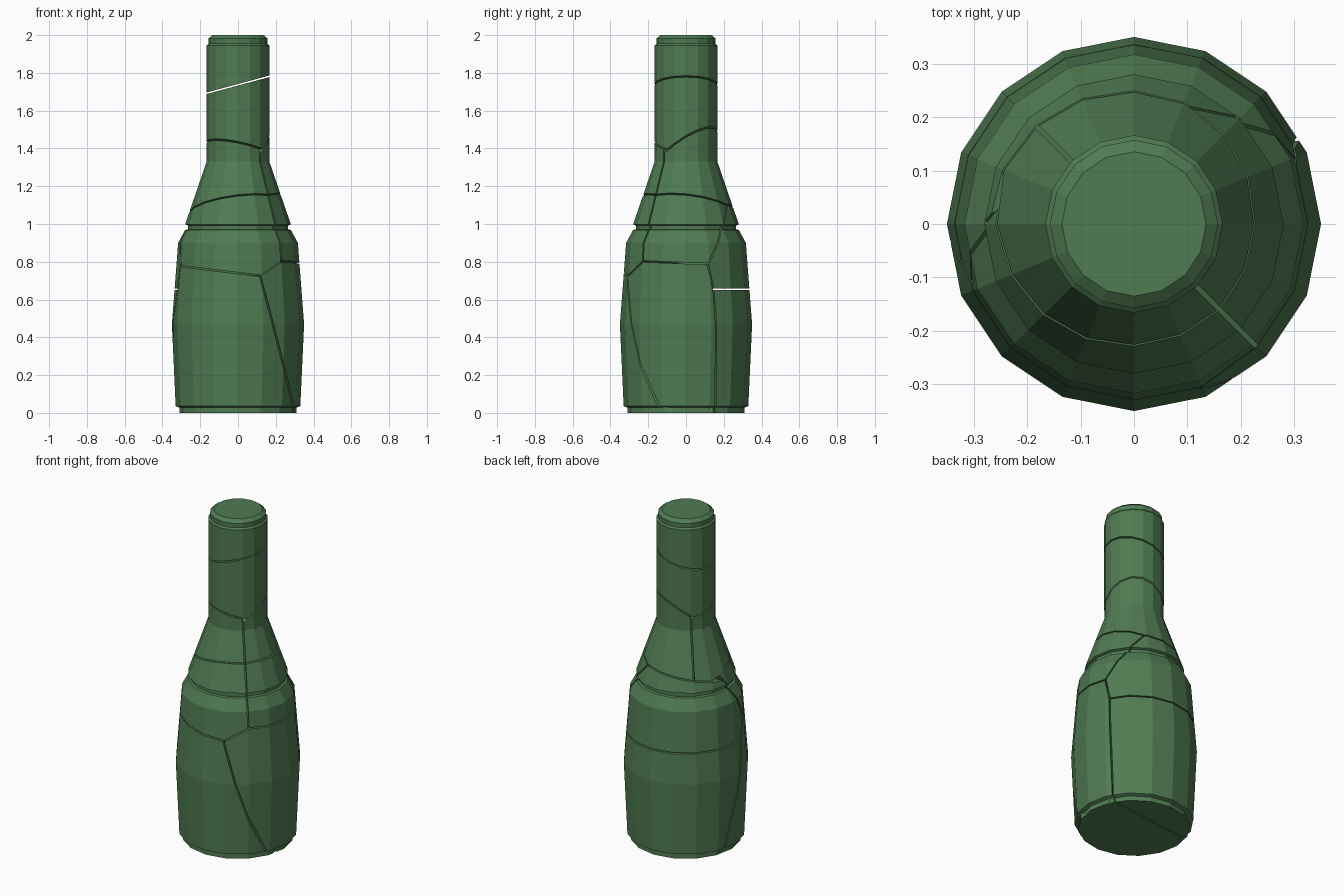
import bpy, bmesh, math
from mathutils import Vector

if "Cube" in bpy.data.objects:
    bpy.data.objects.remove(bpy.data.objects["Cube"])

SIDES = 16
GAP = 0.004

# Bottle silhouette: (radius, height)
PROFILE = [(.31, 0), (.31, .028), (.33, .036), (.35, .47), (.317, .9), (.28, .968),
           (.266, .972), (.266, .992), (.28, .998), (.166, 1.33), (.166, 1.945),
           (.156, 1.955), (.157, 1.982), (.135, 2.0)]

glass = bpy.data.materials.new("green_glass")
glass.diffuse_color = (0.08, 0.2, 0.085, 1)
glass.use_nodes = True
glass.node_tree.nodes["Principled BSDF"].inputs["Base Color"].default_value = glass.diffuse_color


def tilt(c, a, b):
    """Crack plane z = c + a*x + b*y."""
    return Vector((0, 0, c)), Vector((-a, -b, 1)).normalized()


def through(p, q, r):
    """Crack plane through three points."""
    p, q, r = Vector(p), Vector(q), Vector(r)
    return p, (q - p).cross(r - p).normalized()


# Crack planes
CRACKS = {
    "lip": tilt(1.737, .27, 0),
    "neck_l": tilt(1.40, -.2, -.2),
    "neck_r": tilt(1.395, .42, .58),
    "split": (Vector((0, 0, 1)), Vector((1, 1, 0)).normalized()),
    "shoulder_l": tilt(1.096, .123, -.246),
    "shoulder_r": tilt(1.092, .286, -.107),
    "shoulder_b": tilt(1.059, .12, .128),
    "front_top": tilt(.74, -.12, 0),
    "right_top": tilt(.793, 0, -.04),
    "back_top": tilt(.655, 0, 0),
    "corner": through((.23, -.23, .8), (.12, -.32, .72), (0, 0, .79)),
    "waist_right_back": through((.33, .13, .785), (.11, .22, 1.1), (.03, -.03, .8)),
    "waist_left_back": through((-.26, .02, 1.03), (-.31, -.11, .79), (.03, -.03, .8)),
    "front_right": through((.12, -.33, .72), (.30, -.12, 0), (.28, .155, 0)),
    "front_back": through((.28, .155, 0), (-.295, .09, 0), (-.333, -.09, .7)),
    "right_back": through((.28, .155, 0), (.31, .155, .65), (.1, -.03, .7)),
    "right_waist": through((.32, .13, .785), (.31, .155, .655), (.1, -.03, .7)),
}

# Shards: name, a point inside, bounding cracks
SHARDS = [
    ("lip_shard", (0, 0, 1.9), "lip"),
    ("neck_shard", (0, 0, 1.6), "lip neck_l neck_r"),
    ("shoulder_left_shard", (-.1, -.1, 1.25), "neck_l split shoulder_l shoulder_b"),
    ("shoulder_right_shard", (.1, .1, 1.25), "neck_r split shoulder_r shoulder_b"),
    ("waist_left_shard", (-.15, -.15, .9), "shoulder_l split front_top corner waist_left_back"),
    ("waist_right_shard", (.25, 0, .9), "shoulder_r split right_top waist_right_back"),
    ("waist_back_shard", (0, .25, .85),
     "shoulder_b back_top waist_right_back waist_left_back right_waist front_back"),
    ("base_front_shard", (-.05, -.15, .3), "front_top front_right front_back"),
    ("base_right_shard", (.3, -.03, .4), "right_top corner front_right right_back right_waist"),
    ("base_back_shard", (0, .28, .3), "back_top front_back right_back"),
]


def solid_bottle():
    """Faceted solid of revolution with closed ends."""
    bm = bmesh.new()
    rings = []
    for r, z in PROFILE:
        rings.append([bm.verts.new((r * math.cos(i * math.tau / SIDES),
                                    r * math.sin(i * math.tau / SIDES), z))
                      for i in range(SIDES)])
    for lo, hi in zip(rings, rings[1:]):
        for i in range(SIDES):
            j = (i + 1) % SIDES
            bm.faces.new((lo[i], lo[j], hi[j], hi[i]))
    bm.faces.new(rings[0][::-1])
    bm.faces.new(rings[-1])
    return bm


def make_shard(name, inside, cracks):
    bm = solid_bottle()
    inside = Vector(inside)
    for key in cracks.split():
        point, normal = CRACKS[key]
        if (inside - point).dot(normal) > 0:
            normal = -normal          # normal points away from the shard
        bmesh.ops.bisect_plane(bm, geom=bm.verts[:] + bm.edges[:] + bm.faces[:], dist=1e-5,
                               plane_co=point - normal * GAP, plane_no=normal,
                               clear_outer=True)
        rim = [e for e in bm.edges if e.is_boundary]
        if rim:
            bmesh.ops.holes_fill(bm, edges=rim, sides=0)
    bmesh.ops.recalc_face_normals(bm, faces=bm.faces[:])
    mesh = bpy.data.meshes.new(name)
    bm.to_mesh(mesh)
    bm.free()
    mesh.materials.append(glass)
    bpy.context.collection.objects.link(bpy.data.objects.new(name, mesh))


for shard in SHARDS:
    make_shard(*shard)
